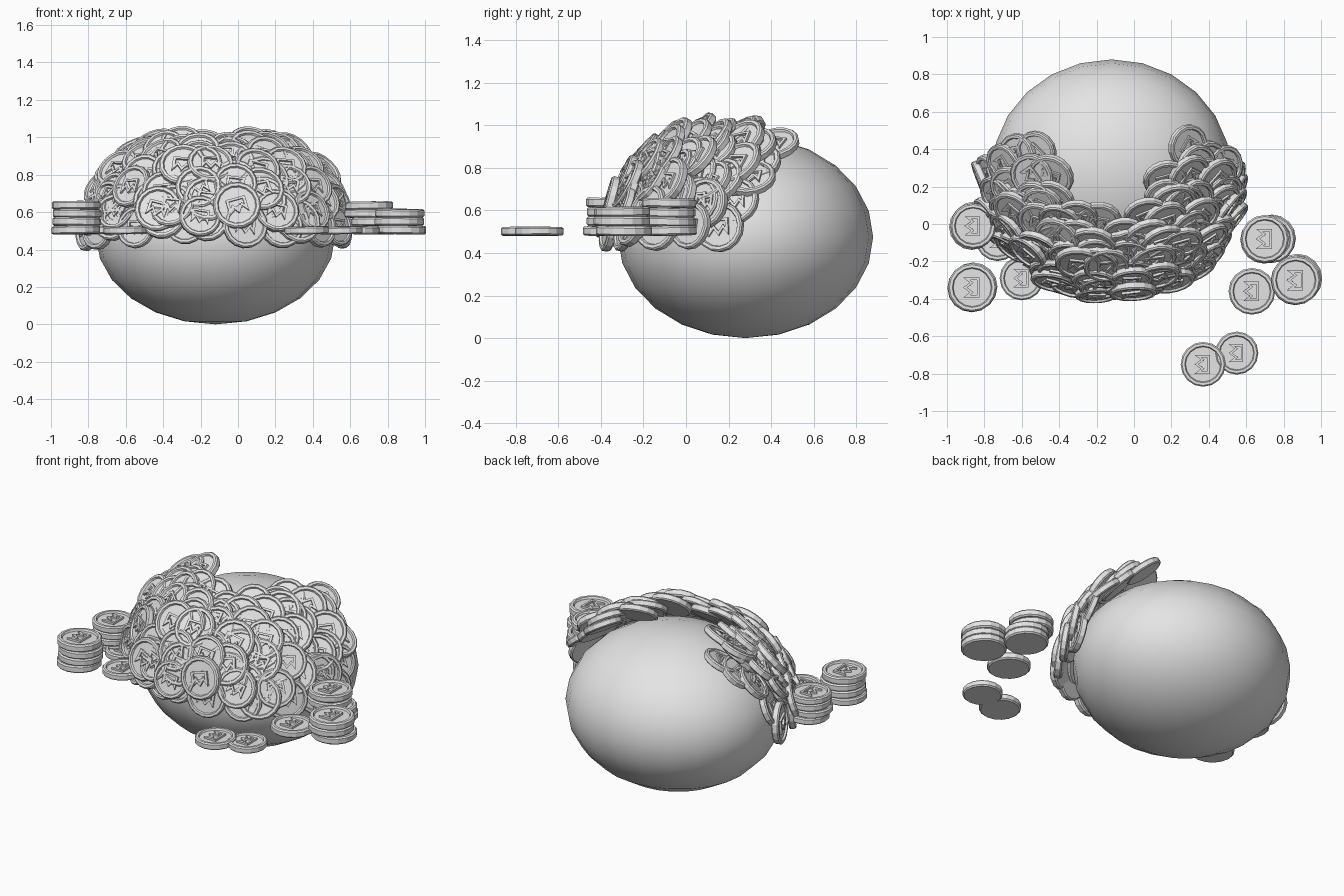
import bpy, bmesh, math, random
from mathutils import Vector, Matrix

if "Cube" in bpy.data.objects:
    bpy.data.objects.remove(bpy.data.objects["Cube"])
random.seed(4)

grey = bpy.data.materials.new("plain grey")
grey.use_nodes = True
tone = (0.78, 0.78, 0.78, 1)
grey.diffuse_color = tone
grey.node_tree.nodes["Principled BSDF"].inputs["Base Color"].default_value = tone

# Smooth egg-shaped mound
CENTRE = Vector((-0.12, 0.28, 0.475))
RADII = Vector((0.64, 0.6, 0.475))
bpy.ops.mesh.primitive_uv_sphere_add(segments=24, ring_count=12, location=CENTRE)
mound = bpy.context.object
mound.name = "mound"
mound.scale = RADII
mound.data.materials.append(grey)
bpy.ops.object.shade_smooth()

# Coin mesh: turned profile with a raised rim, unit radius
SIDES = 16
THICK = 0.34
PROFILE = [(0.93, 0), (1, 0.06), (1, 0.28), (0.94, THICK), (0.82, THICK), (0.78, 0.25)]


def coin_mesh():
    bm = bmesh.new()
    rings = []
    for r, z in PROFILE:
        ring = []
        for i in range(SIDES):
            a = math.tau * i / SIDES
            ring.append(bm.verts.new((r * math.cos(a), r * math.sin(a), z)))
        rings.append(ring)
    for low, high in zip(rings, rings[1:]):
        for i in range(SIDES):
            j = (i + 1) % SIDES
            bm.faces.new((low[i], low[j], high[j], high[i]))
    bm.faces.new(rings[0][::-1])
    bm.faces.new(rings[-1])

    # Raised three-point outline on the face
    shape = [(-.42, .3), (.42, .3), (.42, -.38), (.2, -.1), (0, -.38), (-.2, -.1), (-.42, -.38)]
    inner = [(-.3, .2), (.3, .2), (.3, -.08), (.2, .06), (0, -.2), (-.2, .06), (-.3, -.08)]
    floor, top = 0.24, 0.35
    loops = [[bm.verts.new((x, y, z)) for x, y in pts]
             for pts, z in ((shape, floor), (shape, top), (inner, top), (inner, floor))]
    count = len(shape)
    for a, b in zip(loops, loops[1:]):
        for i in range(count):
            j = (i + 1) % count
            bm.faces.new((a[j], a[i], b[i], b[j]))
    mesh = bpy.data.meshes.new("coin")
    bm.to_mesh(mesh)
    bm.free()
    mesh.materials.append(grey)
    return mesh


COIN = coin_mesh()


def add_coin(name, position, normal, down, radius):
    """Place a coin with its face along normal and the emblem points along down."""
    z = Vector(normal).normalized()
    y = -(down - z * down.dot(z)).normalized()
    x = y.cross(z)
    turn = Matrix((x, y, z)).transposed().to_4x4()
    coin = bpy.data.objects.new(name, COIN)
    coin.matrix_world = Matrix.Translation(position) @ turn @ Matrix.Scale(radius, 4)
    bpy.context.collection.objects.link(coin)


# Heap: rows of overlapping coins around the front and sides of the mound
# (latitude, number of coins, half sweep, lift)
ROWS = [(8, 13, 83, .035), (20, 14, 86, .03), (33, 15, 92, .03), (45, 14, 98, .035),
        (56, 12, 107, .045), (63, 8, 85, .045), (14, 8, 70, .05), (27, 10, 75, .055),
        (40, 9, 85, .055), (52, 8, 92, .065)]
for lat, count, sweep, lift in ROWS:
    for i in range(count):
        swing = -sweep + 2 * sweep * i / (count - 1) + random.uniform(-4, 4)
        lon = math.radians(swing - 90)
        height = math.radians(lat + random.uniform(-4, 4))
        flat = math.cos(height)
        ray = Vector((flat * math.cos(lon), flat * math.sin(lon), math.sin(height)))
        # Higher coins lean further towards the front
        normal = Vector((ray.x * 0.9, ray.y - 0.12 - 0.5 * ray.z, ray.z + 0.12))
        normal += Vector([random.uniform(-.17, .17) for _ in range(3)])
        spot = CENTRE + ray * RADII + ray * (lift + random.uniform(-.015, .015))
        down = Vector((random.uniform(-.3, .3), 0, -1))
        add_coin("heap_coin", spot, normal, down, random.uniform(.112, .13))

# Loose coins and stacks lying flat: x, y, number, radius, lower coins' sideways shift
GROUND = 0.482
STACKS = [(-.865, -.34, 4, .13, 0), (-.86, -.01, 4, .122, 0), (.7, -.08, 4, .128, .035),
          (.865, -.3, 3, .132, 0), (.63, -.36, 1, .125, 0), (.37, -.75, 1, .12, 0),
          (.55, -.69, 1, .115, 0), (-.6, -.29, 1, .118, 0), (-.73, -.08, 1, .118, 0)]
for x, y, count, radius, slide in STACKS:
    for level in range(count):
        shift = 0 if level == count - 1 else random.uniform(-.01, .01)
        side = slide if level < count - 2 else 0
        spot = (x + shift + side, y + shift, GROUND + level * radius * THICK)
        tilt = (random.uniform(-.02, .02), random.uniform(-.02, .02), 1)
        add_coin("stack_coin", spot, tilt, Vector((-1, 0, 0)), radius)
